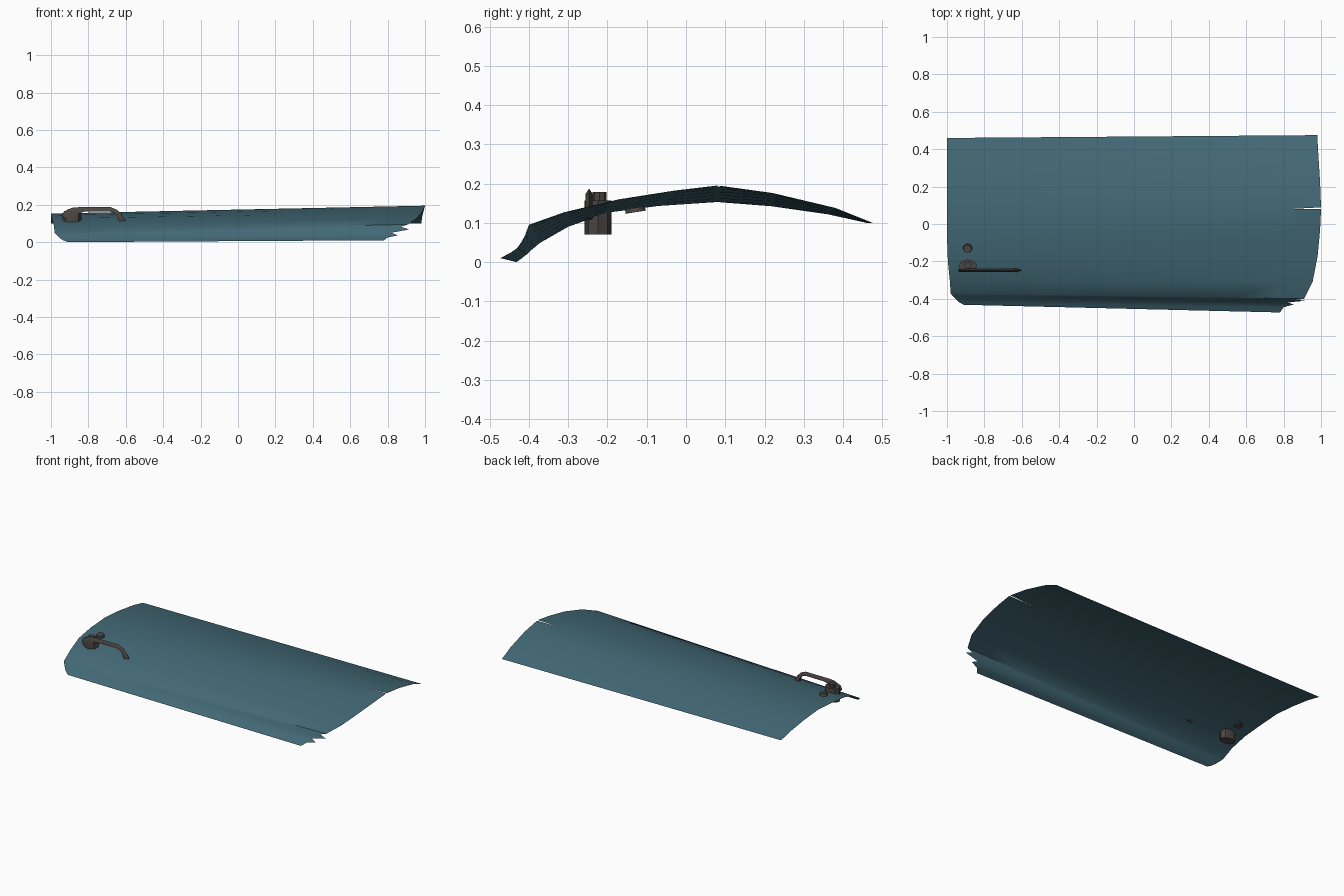
import bpy, bmesh, math
from mathutils import Matrix, Vector

if "Cube" in bpy.data.objects:
    bpy.data.objects.remove(bpy.data.objects["Cube"])


def material(name, rgb):
    m = bpy.data.materials.new(name)
    m.diffuse_color = (*rgb, 1)
    m.use_nodes = True
    m.node_tree.nodes["Principled BSDF"].inputs["Base Color"].default_value = m.diffuse_color
    return m


teal = material("teal_paint", (0.055, 0.14, 0.18))
dark = material("dark_metal", (0.07, 0.062, 0.058))


def finish(bm, name, mat, angle=None, closed=True):
    if closed:
        bmesh.ops.recalc_face_normals(bm, faces=bm.faces)
    me = bpy.data.meshes.new(name)
    bm.to_mesh(me)
    bm.free()
    ob = bpy.data.objects.new(name, me)
    bpy.context.collection.objects.link(ob)
    me.materials.append(mat)
    if angle:
        bpy.ops.object.select_all(action='DESELECT')
        ob.select_set(True)
        bpy.context.view_layer.objects.active = ob
        bpy.ops.object.shade_smooth_by_angle(angle=math.radians(angle))
    return ob


# Curved sheet: straight rulings between the left and the torn right edge
left = [(-.91, -.432, 0), (-.935, -.418, .01), (-.95, -.405, .02), (-.96, -.395, .03),
        (-.97, -.385, .038), (-.975, -.378, .044), (-.98, -.37, .05), (-.985, -.30, .09),
        (-.995, -.20, .126), (-1, -.07, .143), (-1, .08, .153), (-1, .22, .142),
        (-1, .36, .122), (-1, .46, .10)]
right = [(.78, -.473, .01), (.80, -.445, .025), (.855, -.43, .036), (.82, -.42, .05),
         (.915, -.41, .068), (.87, -.405, .082), (.91, -.40, .095), (.955, -.31, .127),
         (.982, -.17, .16), (.995, -.03, .182), (1, .08, .195), (.995, .22, .176),
         (.985, .38, .138), (.98, .475, .10)]
steps = (0, .2, .4, .6, .8, .915, 1)
ridge = 10
bm = bmesh.new()
grid = [[bm.verts.new(Vector(a).lerp(Vector(b), t)) for t in steps]
        for a, b in zip(left, right)]
# the crack at the ridge opens the right edge
upper_lip = bm.verts.new((1, .089, .194))
for i in range(len(grid) - 1):
    for j in range(len(steps) - 1):
        a, b = grid[i][j], grid[i][j + 1]
        if i == ridge and j == len(steps) - 2:
            b = upper_lip
        bm.faces.new((a, b, grid[i + 1][j + 1], grid[i + 1][j]))
finish(bm, "door_skin", teal, 40, closed=False)


def prism(name, centre, rx, ry, z0, z1, sides=8, top=1.0, tilt=0):
    bm = bmesh.new()
    bmesh.ops.create_cone(bm, cap_ends=True, segments=sides, radius1=1, radius2=top, depth=z1 - z0)
    bmesh.ops.scale(bm, vec=(rx, ry, 1), verts=bm.verts)
    bmesh.ops.rotate(bm, matrix=Matrix.Rotation(tilt, 3, 'X'), verts=bm.verts)
    bmesh.ops.translate(bm, vec=(*centre, (z0 + z1) / 2), verts=bm.verts)
    return finish(bm, name, dark, 35)


# Handle hub, its cap, and the lock button
prism("handle_hub", (-.888, -.224), .05, .034, .07, .157)
prism("hub_cap", (-.888, -.22), .022, .018, .15, .178)
prism("lock_button", (-.89, -.13), .026, .026, .127, .153, sides=16, top=.85, tilt=.16)

# Handle arm: ridged section swept along outer/inner outline pairs
outline = [((-.94, .145), (-.925, .125)), ((-.93, .165), (-.89, .14)),
           ((-.885, .184), (-.845, .155)), ((-.85, .187), (-.82, .164)),
           ((-.68, .187), (-.69, .165)), ((-.645, .172), (-.663, .157)),
           ((-.62, .145), (-.645, .138)), ((-.60, .113), (-.635, .108))]
bm = bmesh.new()
rings = []
for o, i in outline:
    o, i = Vector((o[0], -.247, o[1])), Vector((i[0], -.247, i[1]))
    w = Vector((0, .009, 0))
    s = o.lerp(i, .6)
    rings.append([bm.verts.new(p) for p in (o, s + w, i + w, i - w, s - w)])
for r, q in zip(rings, rings[1:]):
    for k in range(5):
        n = (k + 1) % 5
        bm.faces.new((r[k], r[n], q[n], q[k]))
bm.faces.new(rings[0])
bm.faces.new(rings[-1])
finish(bm, "handle_arm", dark, 35)
